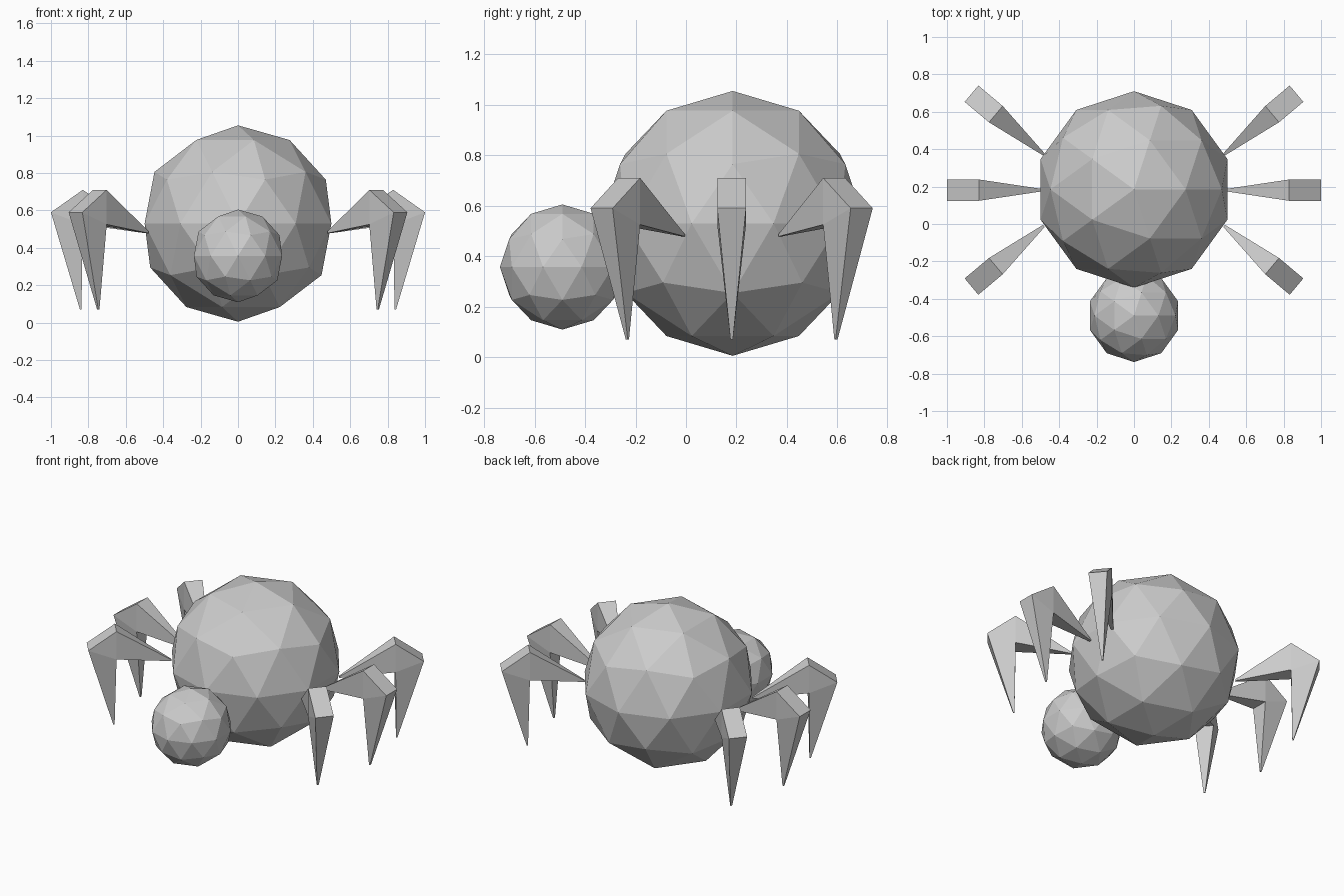
import bpy
import bmesh
from math import radians
from mathutils import Matrix

cube = bpy.data.objects.get("Cube")
if cube:
    bpy.data.objects.remove(cube, do_unlink=True)

# Single grey material
grey = bpy.data.materials.new("plain grey")
grey.use_nodes = True
colour = (0.6, 0.6, 0.6, 1)
grey.diffuse_color = colour
grey.node_tree.nodes["Principled BSDF"].inputs["Base Color"].default_value = colour


def finish(bm, name):
    bmesh.ops.recalc_face_normals(bm, faces=bm.faces)
    mesh = bpy.data.meshes.new(name)
    bm.to_mesh(mesh)
    bm.free()
    mesh.materials.append(grey)
    obj = bpy.data.objects.new(name, mesh)
    bpy.context.collection.objects.link(obj)
    return obj


def ball(name, radius, centre):
    bm = bmesh.new()
    bmesh.ops.create_icosphere(bm, subdivisions=2, radius=radius)
    finish(bm, name).location = centre


# Faceted body and head
ball("body", 0.525, (0, 0.185, 0.53))
ball("head", 0.248, (0, -0.49, 0.357))

# Leg cross-sections from root to foot: upper point, lower point, half width
SECTIONS = [
    ((0.0, 0.487), (0.0, 0.478), 0.007),
    ((0.335, 0.71), (0.335, 0.525), 0.057),
    ((0.505, 0.59), (0.335, 0.525), 0.057),
    ((0.35, 0.07), (0.342, 0.07), 0.005),
]


def leg(name, root, angle, mirrored):
    bm = bmesh.new()
    rings = []
    for (ur, uz), (lr, lz), w in SECTIONS:
        rings.append([bm.verts.new(p) for p in
                      ((ur, -w, uz), (ur, w, uz), (lr, w, lz), (lr, -w, lz))])
    for a, b in zip(rings, rings[1:]):
        for i in range(4):
            j = (i + 1) % 4
            bm.faces.new((a[i], a[j], b[j], b[i]))
    bm.faces.new(rings[0])
    bm.faces.new(rings[-1])
    # Merge the shared inner knee corners
    bmesh.ops.remove_doubles(bm, verts=bm.verts, dist=0.0005)
    place = Matrix.Translation((*root, 0)) @ Matrix.Rotation(radians(angle), 4, "Z")
    if mirrored:
        place = Matrix.Scale(-1, 4, (1, 0, 0)) @ place
    bm.transform(place)
    finish(bm, name)


# Three legs on each side
for side, mirrored in (("left", False), ("right", True)):
    leg(f"front_leg_{side}", (0.482, -0.01), -40, mirrored)
    leg(f"middle_leg_{side}", (0.495, 0.181), 0, mirrored)
    leg(f"rear_leg_{side}", (0.482, 0.372), 40, mirrored)
